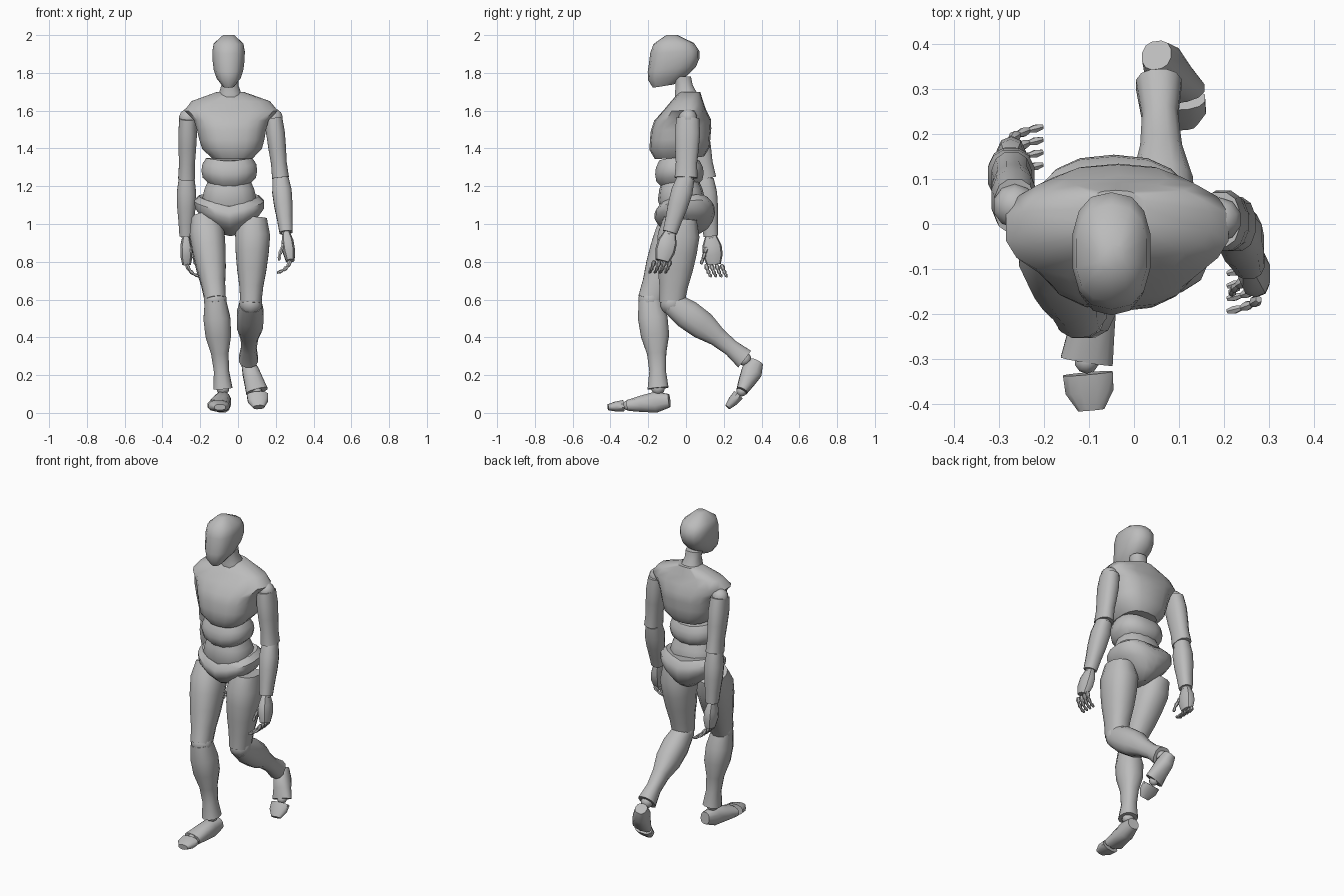
import bpy, bmesh, math
from mathutils import Vector

if "Cube" in bpy.data.objects:
    bpy.data.objects.remove(bpy.data.objects["Cube"])

grey = bpy.data.materials.new("matte_grey")
grey.use_nodes = True
grey.diffuse_color = (.5, .5, .5, 1)
grey.node_tree.nodes["Principled BSDF"].inputs["Base Color"].default_value = grey.diffuse_color


def finish(name, bm):
    """Turn a bmesh into a named, shaded grey object."""
    bmesh.ops.recalc_face_normals(bm, faces=bm.faces)
    mesh = bpy.data.meshes.new(name)
    bm.to_mesh(mesh)
    bm.free()
    mesh.materials.append(grey)
    part = bpy.data.objects.new(name, mesh)
    bpy.context.collection.objects.link(part)
    bpy.ops.object.select_all(action='DESELECT')
    part.select_set(True)
    bpy.context.view_layer.objects.active = part
    bpy.ops.object.shade_smooth_by_angle(angle=math.radians(42))


def rounded(value, power):
    """Superellipse term that squares off a circular section slightly."""
    return math.copysign(abs(value) ** (2 / power), value)


def add_loft(bm, start, end, widths, depths, sides=12, power=2.4,
             upright=False, bow=0, tilt=0, vee=0):
    """Skin evenly spaced sections between two points.

    Widths and depths are half sizes; bow curves the path along y, tilt raises
    the back of the first sections and vee raises the flanks of all of them."""
    start, end = Vector(start), Vector(end)
    axis = Vector((0, 0, 1)) if upright else (end - start).normalized()
    across = (Vector((1, 0, 0)) - axis * axis.x).normalized()
    along = axis.cross(across)
    loops = []
    for i, (width, depth) in enumerate(zip(widths, depths)):
        t = i / (len(widths) - 1)
        centre = start.lerp(end, t)
        centre.y += bow * math.sin(math.pi * t)
        loop = []
        for k in range(sides):
            angle = 2 * math.pi * (k + .5) / sides
            u = rounded(math.cos(angle), power) * width
            v = rounded(math.sin(angle), power) * depth
            lift = Vector((0, 0, v * tilt * (1 - t) + abs(u) * vee))
            loop.append(bm.verts.new(centre + across * u + along * v + lift))
        loops.append(loop)
    for lower, upper in zip(loops, loops[1:]):
        for k in range(sides):
            n = (k + 1) % sides
            bm.faces.new((lower[k], lower[n], upper[n], upper[k]))
    bm.faces.new(loops[0])
    bm.faces.new(loops[-1])


def loft(name, start, end, widths, depths, **options):
    bm = bmesh.new()
    add_loft(bm, start, end, widths, depths, **options)
    finish(name, bm)


def limb(name, start, end, widths, ratio, **options):
    """Body segment whose depth is a fixed ratio of its width."""
    loft(name, start, end, widths, [w * ratio for w in widths], **options)


def ball(name, centre, radius):
    bm = bmesh.new()
    bmesh.ops.create_uvsphere(bm, u_segments=10, v_segments=7, radius=radius)
    bmesh.ops.translate(bm, verts=bm.verts, vec=Vector(centre))
    finish(name, bm)


def add_digit(bm, root, step, curl, radius):
    """Three tapered segments, each bent further than the one before."""
    point, step = Vector(root), Vector(step)
    for joint in range(3):
        tip = point + step
        taper = [radius * f for f in (.6, 1, .6)]
        add_loft(bm, point, tip, taper, taper, sides=6, power=2)
        point, step, radius = tip, (step + Vector(curl)) * .9, radius * .85


# Head and neck
loft("head", (-.05, -.12, 1.73), (-.05, -.075, 2),
     (.03, .065, .08, .086, .088, .08, .03),
     (.055, .105, .128, .133, .13, .108, .03),
     sides=14, power=2.5, upright=True, bow=.035, tilt=.16)
limb("neck", (-.04, .01, 1.65), (-.045, -.02, 1.78), (.07, .06, .046, .048), 1,
     upright=True)

# Torso
loft("chest", (-.03, -.035, 1.35), (-.04, .02, 1.7),
     (.11, .16, .175, .185, .2, .25, .21, .07),
     (.13, .16, .16, .16, .15, .115, .085, .055),
     sides=18, power=2.6, upright=True, bow=-.015, tilt=.05)
limb("abdomen", (-.046, -.035, 1.19), (-.046, -.035, 1.33),
     (.1, .143, .15, .145, .125), .87, sides=16, upright=True, tilt=.05, vee=.15)
limb("waist", (-.046, -.02, 1.07), (-.046, -.03, 1.24),
     (.13, .148, .135, .11), .85, sides=14, upright=True)
loft("pelvis", (-.048, -.01, 1.11), (-.04, 0, .935),
     (.16, .187, .185, .155, .1, .04), (.13, .158, .16, .145, .115, .05),
     sides=18, upright=True, tilt=.14, vee=.25)

# Joint positions for the walking pose: trailing left leg, forward right leg
pose = {
    "left": dict(
        hip=(.08, -.03, 1.03), knee=(.068, -.075, .58), ankle=(.055, .31, .285),
        heel=(.05, .375, .27), ball=(.1, .295, .115), toe=(.11, .22, .03),
        shoulder=(.19, .01, 1.56), elbow=(.225, 0, 1.245),
        wrist=(.255, -.085, .955), knuckle=(.277, -.125, .805)),
    "right": dict(
        hip=(-.175, -.02, 1.03), knee=(-.12, -.19, .595), ankle=(-.08, -.148, .13),
        heel=(-.07, -.088, .065), ball=(-.105, -.305, .04), toe=(-.095, -.413, .03),
        shoulder=(-.265, .04, 1.56), elbow=(-.272, .1, 1.24),
        wrist=(-.275, .132, .935), knuckle=(-.272, .147, .785)),
}

# Legs, arms, hands and feet share their profiles on both sides
for side, j in pose.items():
    limb(side + "_thigh", j["hip"], j["knee"], (.075, .095, .09, .08, .065, .057), 1.2)
    limb(side + "_shin", j["knee"], j["ankle"], (.058, .073, .07, .048, .041, .052), 1.1, bow=.01)
    loft(side + "_foot", j["heel"], j["ball"], (.034, .045, .052, .06), (.036, .057, .045, .03))
    toe_root = Vector(j["ball"]).lerp(Vector(j["toe"]), .25)
    loft(side + "_toes", toe_root, j["toe"], (.057, .055, .03), (.031, .027, .016))

    limb(side + "_upper_arm", j["shoulder"], j["elbow"], (.046, .051, .048, .043, .046), 1.35)
    limb(side + "_forearm", j["elbow"], j["wrist"], (.043, .053, .05, .042, .036), 1.1)
    limb(side + "_hand", j["wrist"], j["knuckle"], (.02, .033, .034, .024), 1.55, sides=10)

    for joint, radius in dict(knee=.064, ankle=.036, ball=.028,
                              shoulder=.05, elbow=.042, wrist=.026).items():
        ball(f"{side}_{joint}_joint", j[joint], radius)

    # Fingers curl inwards from the knuckles; the thumb leaves the front of the palm
    inward = -1 if side == "left" else 1
    sway = -inward * -.01 if side == "right" else -.01
    knuckle = Vector(j["knuckle"])
    hand = bmesh.new()
    for i in range(4):
        root = knuckle + Vector((0, .028 * (i - 1.5), 0))
        add_digit(hand, root, (inward * .014, sway, -.03), (inward * .012, 0, .007), .0135)
    palm = Vector(j["wrist"]).lerp(knuckle, .35) + Vector((inward * .012, -.025, 0))
    add_digit(hand, palm, (inward * .02, -.012, -.035), (-inward * .008, 0, 0), .0135)
    finish(side + "_fingers", hand)
